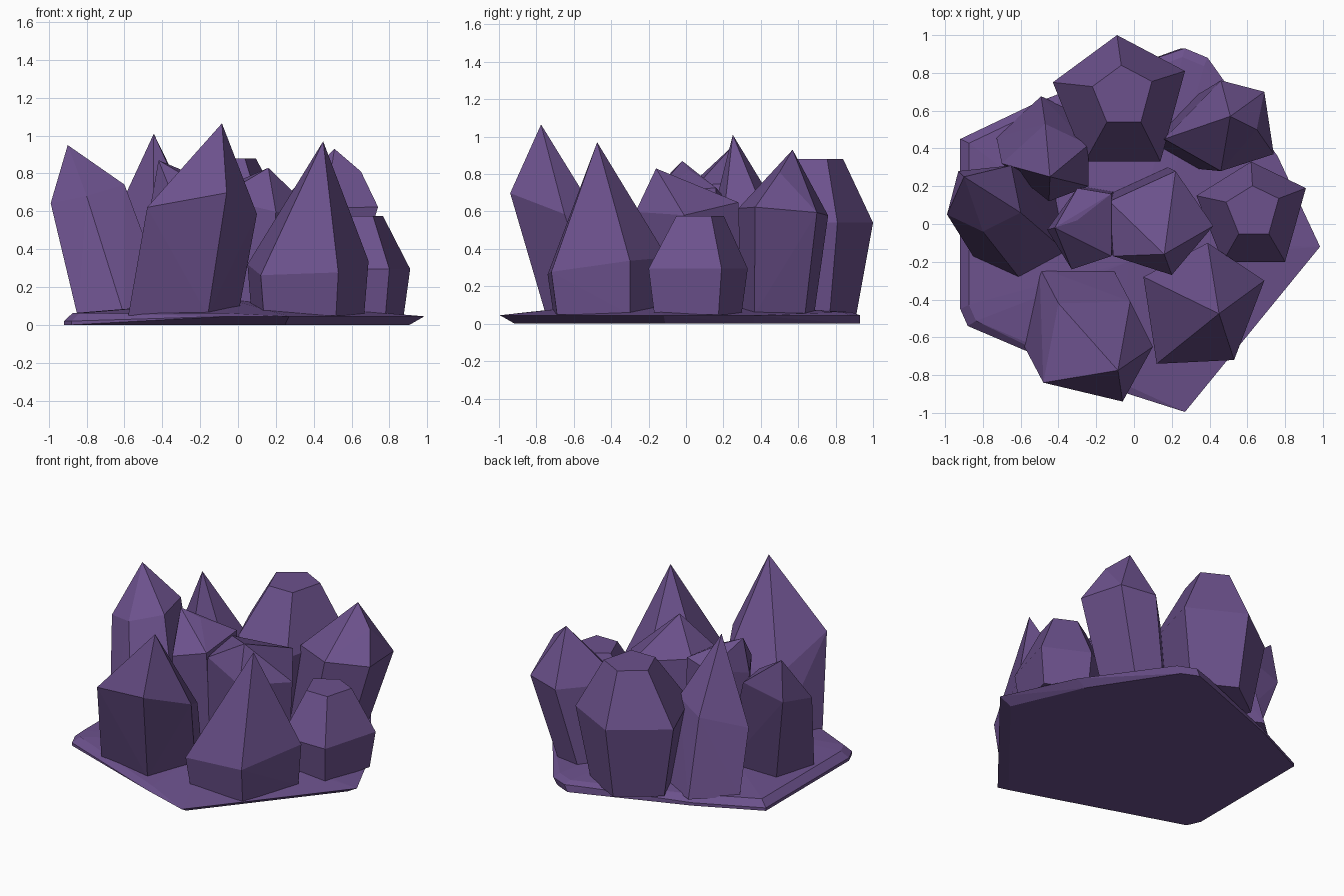
import bpy, bmesh, math

if "Cube" in bpy.data.objects:
    bpy.data.objects.remove(bpy.data.objects["Cube"])

purple = bpy.data.materials.new("amethyst purple")
purple.diffuse_color = (0.15, 0.083, 0.265, 1)
purple.use_nodes = True
purple.node_tree.nodes["Principled BSDF"].inputs["Base Color"].default_value = purple.diffuse_color


def faceted(name, points):
    """Flat-faced convex stone around a few points."""
    bm = bmesh.new()
    verts = [bm.verts.new(p) for p in points]
    hull = bmesh.ops.convex_hull(bm, input=verts)
    loose = {g for g in hull["geom_interior"] + hull["geom_unused"]
             if isinstance(g, bmesh.types.BMVert)}
    bmesh.ops.delete(bm, geom=[v for v in loose if v.is_valid], context='VERTS')
    bmesh.ops.dissolve_limit(bm, angle_limit=math.radians(1),
                             verts=bm.verts[:], edges=bm.edges[:])
    bmesh.ops.recalc_face_normals(bm, faces=bm.faces[:])
    mesh = bpy.data.meshes.new(name)
    bm.to_mesh(mesh)
    bm.free()
    mesh.materials.append(purple)
    obj = bpy.data.objects.new(name, mesh)
    bpy.context.collection.objects.link(obj)
    return obj


def crystal(name, outline, z, tips, slope=(0, 0), shift=(0, 0), foot=0.85, cap=None):
    """Shoulder outline at height z (tilted by slope), a foot scaled and
    shifted below it, and pointed tips or a flat cap (scale) above."""
    cx = sum(p[0] for p in outline) / len(outline)
    cy = sum(p[1] for p in outline) / len(outline)
    pts = []
    for x, y in outline:
        dx, dy = x - cx, y - cy
        pts.append((x, y, z + slope[0] * dx + slope[1] * dy))
        pts.append((cx + shift[0] + dx * foot, cy + shift[1] + dy * foot, 0.05))
        if cap:
            tx, ty, tz = tips[0]
            pts.append((tx + dx * cap, ty + dy * cap, tz))
    if not cap:
        pts += tips
    faceted(name, pts)


# rocky base slab with a low hump; undercut on the right, sloped inward on the left
rim = [(0.985, -0.12), (0.27, -0.995), (-0.06, -0.89), (-0.88, -0.54), (-0.92, -0.45),
       (-0.92, 0.45), (-0.50, 0.65), (0.12, 0.88), (0.27, 0.93), (0.39, 0.88), (0.76, 0.36)]
base = []
for x, y in rim:
    left = x < -0.3
    k = 1.0 if left else 0.92
    base.append((x * k, y * k if y < 0 or left else y, 0))
    base.append((x, y, 0.02) if left else (x, y, 0.045))
    if x < 0.5 and y > -0.9:
        base.append((x * 0.95, y * 0.95, 0.062))
base += [(-0.03, -0.2, 0.13), (0.1, -0.1, 0.12)]
faceted("base_slab", base)

# front crystals
crystal("front_left_crystal",
        [(-0.06, -0.94), (0.10, -0.65), (-0.02, -0.41), (-0.40, -0.42), (-0.48, -0.84)],
        0.565, [(-0.085, -0.775, 1.065)], (0.08, -0.43), (-0.10, 0.19), 1.0)
crystal("front_right_crystal",
        [(0.05, -0.28), (0.39, -0.10), (0.69, -0.30), (0.53, -0.72), (0.12, -0.74)],
        0.31, [(0.45, -0.475, 0.97)], (0.03, 0.13), (0, 0.01), 0.93)

# left crystals
crystal("left_crystal",
        [(-0.99, 0.05), (-0.80, -0.04), (-0.60, 0.06), (-0.65, 0.31), (-0.93, 0.28)],
        0.70, [(-0.90, 0.25, 0.95)], (0.25, 0.1), (0.20, -0.20), 1.3)
crystal("back_left_crystal",
        [(-0.70, 0.32), (-0.47, 0.53), (-0.24, 0.42), (-0.24, 0.20), (-0.45, 0.12)],
        0.53, [(-0.445, 0.25, 1.01)], (0.25, 0.15), (-0.02, 0.14), 1.03)

# middle crystals
crystal("middle_left_crystal",
        [(-0.46, -0.03), (-0.33, -0.24), (-0.12, -0.17), (-0.12, 0.16), (-0.30, 0.19)],
        0.68, [(-0.42, -0.02, 0.87), (-0.30, 0.02, 0.82)], (0.2, 0.1), (0.02, 0.02), 0.95)
crystal("middle_right_crystal",
        [(-0.13, 0.12), (0.22, 0.28), (0.42, -0.01), (0.20, -0.27), (-0.11, -0.17)],
        0.64, [(0.16, -0.16, 0.83)], (-0.2, 0.1), (-0.04, 0.03), 0.97)

# back and right crystals
crystal("back_right_crystal",
        [(0.46, 0.76), (0.69, 0.70), (0.74, 0.37), (0.46, 0.28), (0.16, 0.45)],
        0.60, [(0.51, 0.57, 0.93), (0.65, 0.50, 0.81)], (0.05, -0.08), (-0.13, -0.03), 0.82)
crystal("back_blunt_crystal",
        [(-0.09, 1.0), (0.27, 0.81), (0.14, 0.33), (-0.26, 0.33), (-0.43, 0.75)],
        0.54, [(-0.06, 0.68, 0.88)], (0, 0), (0, 0), 0.75, cap=0.45)
crystal("right_blunt_crystal",
        [(0.62, 0.33), (0.91, 0.19), (0.80, -0.20), (0.47, -0.20), (0.33, 0.15)],
        0.295, [(0.63, 0.07, 0.575)], (0, 0), (0, 0), 0.88, cap=0.48)
